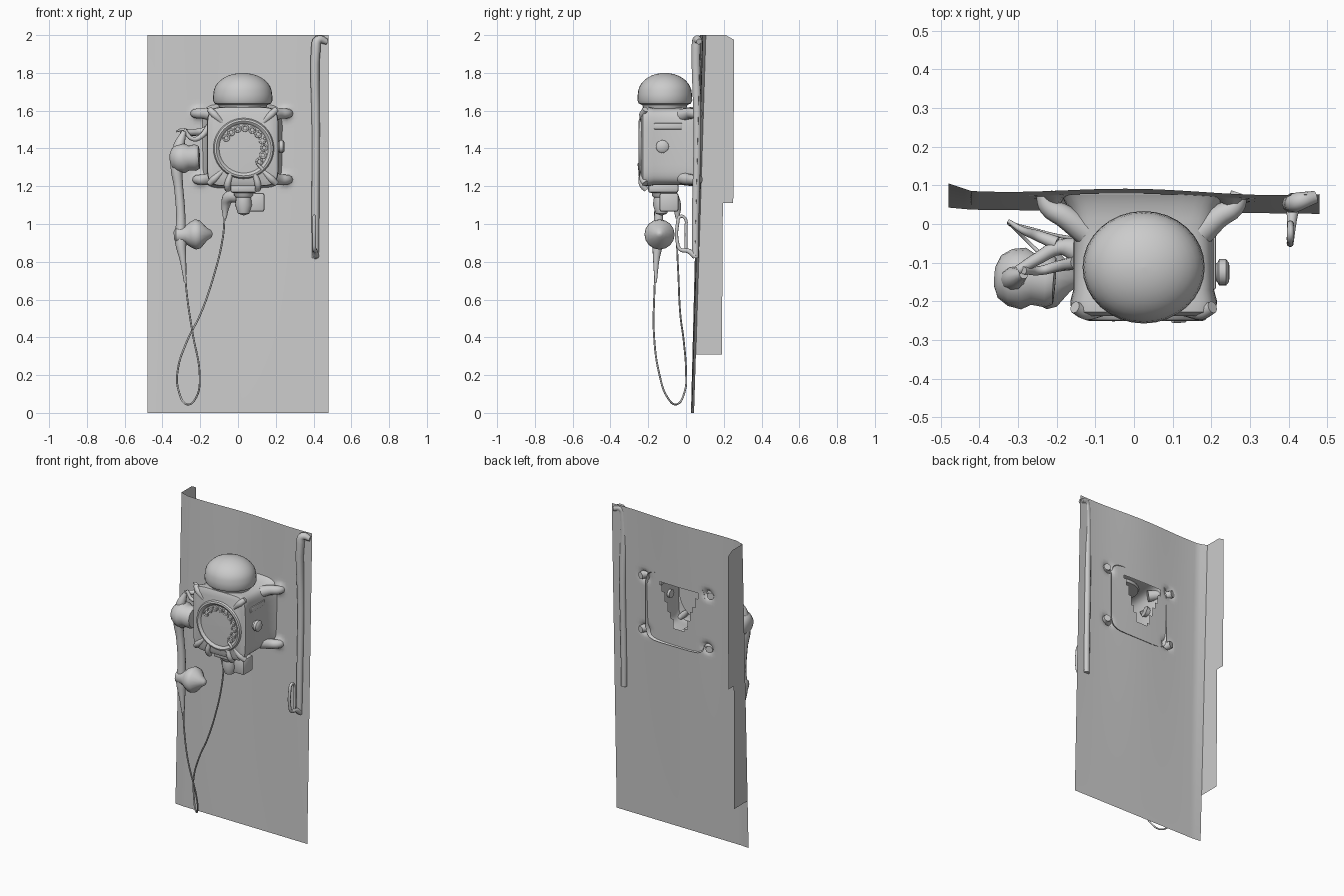
import bpy, bmesh, math
from mathutils import Vector


def finish(name, bm, angle=40):
    bmesh.ops.recalc_face_normals(bm, faces=bm.faces)
    me = bpy.data.meshes.new(name)
    bm.to_mesh(me)
    bm.free()
    ob = bpy.data.objects.new(name, me)
    bpy.context.collection.objects.link(ob)
    bpy.ops.object.select_all(action='DESELECT')
    ob.select_set(True)
    bpy.context.view_layer.objects.active = ob
    bpy.ops.object.shade_smooth_by_angle(angle=math.radians(angle))
    return ob


def loft(name, rings, cap_start=True, cap_end=True, angle=40):
    bm = bmesh.new()
    rows = [[bm.verts.new(p) for p in r] for r in rings]
    n = len(rows[0])
    for a, b in zip(rows, rows[1:]):
        for i in range(n):
            j = (i + 1) % n
            bm.faces.new((a[i], a[j], b[j], b[i]))
    if cap_start:
        bm.faces.new(rows[0])
    if cap_end:
        bm.faces.new(rows[-1])
    return finish(name, bm, angle)


def lathe(name, origin, axis, profile, n=32, squash=1.0, angle=40):
    """profile: (radius, distance along axis)"""
    q = Vector(axis).to_track_quat('Z', 'Y')
    rings = []
    for r, h in profile:
        r = max(r, 0.001)
        rings.append([Vector(origin) + q @ Vector((r * math.cos(t), r * squash * math.sin(t), h))
                      for t in (2 * math.pi * i / n for i in range(n))])
    return loft(name, rings, angle=angle)


def tube(name, pts, radii, res=4, cyclic=False):
    cu = bpy.data.curves.new(name, 'CURVE')
    cu.dimensions = '3D'
    cu.bevel_depth = 1.0
    cu.bevel_resolution = 3
    cu.resolution_u = res
    cu.use_fill_caps = True
    sp = cu.splines.new('BEZIER')
    sp.bezier_points.add(len(pts) - 1)
    sp.use_cyclic_u = cyclic
    for i, (bp, p) in enumerate(zip(sp.bezier_points, pts)):
        bp.co = p
        bp.handle_left_type = bp.handle_right_type = 'AUTO'
        bp.radius = radii if isinstance(radii, (int, float)) else radii[i]
    ob = bpy.data.objects.new(name, cu)
    bpy.context.collection.objects.link(ob)
    bpy.ops.object.select_all(action='DESELECT')
    ob.select_set(True)
    bpy.context.view_layer.objects.active = ob
    bpy.ops.object.convert(target='MESH')
    bpy.ops.object.shade_smooth_by_angle(angle=math.radians(45))
    return ob


def block(name, lo, hi, bevel=0.012):
    bm = bmesh.new()
    bmesh.ops.create_cube(bm, size=1)
    for v in bm.verts:
        v.co = [lo[k] + (v.co[k] + 0.5) * (hi[k] - lo[k]) for k in range(3)]
    bmesh.ops.bevel(bm, geom=bm.edges[:], offset=bevel, segments=2, affect='EDGES', profile=0.5)
    return finish(name, bm)


CX, CZ = 0.025, 1.41
lugs = [(0.25, 1.585), (0.25, 1.235), (-0.21, 1.585), (-0.2, 1.235)]


# Wall sheet: leaning, slightly wavy, pitted behind the lugs, open behind the case
def wall_y(x, z):
    t = z / 2
    y = (0.032 - 0.012 * x) * (1 - t) + (0.085 - 0.012 * x + 0.006 * math.cos(9 * x)) * t
    if x < -0.42:
        y += 0.2 * (-0.42 - x) * (0.4 + t)
    return y


bm = bmesh.new()
NX, NZ = 48, 100
grid = []
for j in range(NZ + 1):
    z = 2 * j / NZ
    row = []
    for i in range(NX + 1):
        x = -0.48 + 0.96 * i / NX
        y = wall_y(x, z)
        for lx, lz in lugs:
            y -= 0.05 * math.exp(-((x - lx) ** 2 + (z - lz) ** 2) / 0.022 ** 2)
        row.append(bm.verts.new((x, y, z)))
    grid.append(row)
for j in range(NZ):
    for i in range(NX):
        x, z = -0.47 + 0.02 * i, 0.02 * j + 0.01
        half = 0.03 + 0.38 * (z - 1.29)
        if 1.29 < z < 1.58 and abs(x + 0.005) < half:
            continue
        bm.faces.new((grid[j][i], grid[j][i + 1], grid[j + 1][i + 1], grid[j + 1][i]))
finish("wall_sheet", bm)

# Stepped return flap on the left edge
bm = bmesh.new()
flap = [(wall_y(-0.48, 2), 2), (0.21, 2), (0.255, 1.975), (0.25, 1.11), (0.195, 1.11),
        (0.19, 0.31), (wall_y(-0.48, 0.31), 0.31), (wall_y(-0.48, 1.11), 1.11)]
bm.faces.new([bm.verts.new((-0.48, y, z)) for y, z in flap])
finish("wall_return_flap", bm)


# Case: rounded-square sections from the wall forward, open at the back
def rsq(y, hx, hz, e=0.3, n=40):
    f = lambda c: math.copysign(abs(c) ** e, c)
    return [(CX + hx * f(math.cos(t)), y, CZ + hz * f(math.sin(t)))
            for t in (2 * math.pi * (i + 0.5) / n for i in range(n))]


loft("case", [rsq(0.076, 0.215, 0.225), rsq(0.05, 0.2, 0.212), rsq(0.015, 0.19, 0.208),
              rsq(-0.02, 0.182, 0.204), rsq(-0.17, 0.182, 0.204), rsq(-0.2, 0.19, 0.21),
              rsq(-0.228, 0.187, 0.208), rsq(-0.238, 0.165, 0.185)], cap_start=False)

# Mounting lugs and diagonal corner ridges
for k, (lx, lz) in enumerate(lugs):
    s = 1 if lx > 0 else -1
    up = 1 if lz > CZ else -1
    tube(f"lug_{k}", [(CX + 0.15 * s, -0.02, lz - 0.01 * up), (lx - 0.03 * s, 0.02, lz),
                      (lx + 0.01 * s, 0.045, lz), (lx + 0.022 * s, 0.08, lz)], [0.035, 0.03, 0.026, 0.022])
    tube(f"corner_ridge_{k}", [(CX + 0.1 * s, -0.225, CZ + 0.12 * up), (CX + 0.15 * s, -0.228, CZ + 0.17 * up),
                               (CX + 0.178 * s, -0.215, CZ + 0.197 * up)], [0.012, 0.02, 0.016])

# Bell dome on a collar
lathe("bell_dome", (CX, -0.112, 0), (0, 0, 1),
      [(0.12, 1.6), (0.13, 1.63), (0.15, 1.638), (0.158, 1.655), (0.156, 1.685)] +
      [(0.155 * math.cos(a), 1.69 + 0.11 * math.sin(a)) for a in (math.radians(d) for d in range(10, 91, 10))],
      squash=0.92)

# Dial with raised rim and finger rings
DZ = 1.4
lathe("dial", (0.03, 0, DZ), (0, -1, 0),
      [(0.16, 0.2), (0.162, 0.236), (0.155, 0.248), (0.145, 0.251), (0.136, 0.246), (0.13, 0.238), (0, 0.24)], n=40)
for k in range(10):
    a = math.radians(-40 + k * 21)
    x, z = 0.03 + 0.108 * math.cos(a), DZ + 0.108 * math.sin(a)
    tube(f"finger_ring_{k}", [(x + 0.015 * math.cos(b), -0.239, z + 0.015 * math.sin(b))
                              for b in (0, math.pi / 2, math.pi, 1.5 * math.pi)], 0.005, 3, True)
tube("finger_stop", [(0.13, -0.245, 1.29), (0.1, -0.25, 1.32)], [0.01, 0.006])

# Side plate ridge and knob on the right
block("side_ridge", (0.195, -0.17, 1.5), (0.212, -0.02, 1.535), 0.006)
lathe("side_knob", (0.19, -0.125, 1.41), (1, 0, 0),
      [(0.026, 0), (0.024, 0.025), (0.034, 0.03), (0.034, 0.048), (0.024, 0.056), (0, 0.057)], n=20)

# Clasps and fittings under the case
for k, x in enumerate((-0.055, 0.105)):
    tube(f"bottom_clasp_{k}", [(x * 0.8 + 0.005, -0.235, 1.265), (x, -0.232, 1.21), (x, -0.21, 1.18)],
         [0.014, 0.018, 0.015])
block("bottom_plate", (-0.04, -0.2, 1.165), (0.1, -0.04, 1.215))
lathe("bottom_plug", (0.03, -0.13, 1.2), (0, 0, -1),
      [(0.055, 0), (0.05, 0.05), (0.04, 0.06), (0.045, 0.1), (0.03, 0.145), (0, 0.155)], n=20)
block("junction_right", (0.05, -0.14, 1.065), (0.14, -0.04, 1.165))
tube("cord_outlet", [(0.0, -0.09, 1.15), (-0.05, -0.07, 1.14), (-0.065, -0.05, 1.1), (-0.07, -0.045, 1.03)],
     [0.04, 0.032, 0.024, 0.01])

# Cradle arm with two prongs
tube("cradle_arm", [(-0.14, -0.07, 1.5), (-0.19, -0.06, 1.49), (-0.25, -0.09, 1.485), (-0.3, -0.12, 1.485)],
     [0.035, 0.02, 0.016, 0.013])
tube("cradle_prong", [(-0.2, -0.05, 1.49), (-0.25, -0.03, 1.48), (-0.29, -0.015, 1.5), (-0.325, 0.008, 1.49)],
     [0.018, 0.014, 0.009, 0.005])
tube("cradle_lower_fork", [(-0.15, -0.1, 1.52), (-0.2, -0.11, 1.46), (-0.24, -0.12, 1.45), (-0.285, -0.12, 1.5)],
     [0.018, 0.014, 0.012, 0.01])

# Handset: handle with tapering tail, earpiece and mouthpiece
tube("handset_handle", [(-0.285, -0.13, 1.49), (-0.31, -0.14, 1.42), (-0.325, -0.145, 1.3), (-0.315, -0.145, 1.2),
                        (-0.303, -0.145, 1.05), (-0.303, -0.15, 0.9), (-0.29, -0.158, 0.8), (-0.28, -0.16, 0.69)],
     [0.012, 0.03, 0.032, 0.024, 0.024, 0.03, 0.016, 0.006])
lathe("earpiece", (-0.36, -0.135, 1.345), (1, -0.08, 0.05),
      [(0.025, 0), (0.055, 0.012), (0.074, 0.04), (0.08, 0.075), (0.066, 0.1), (0.07, 0.135), (0.06, 0.155), (0, 0.158)], n=16)
lathe("mouthpiece", (-0.34, -0.14, 0.94), (1, 0, 0.04),
      [(0.02, 0), (0.042, 0.012), (0.046, 0.06), (0.068, 0.09), (0.08, 0.115), (0.074, 0.14), (0.035, 0.175),
       (0.018, 0.2), (0, 0.206)], n=16)

# Hanging cord loop
cord = [(-0.07, -0.045, 1.06), (-0.08, -0.048, 0.93), (-0.13, -0.04, 0.72), (-0.2, -0.03, 0.52),
        (-0.27, -0.012, 0.38), (-0.32, 0.0, 0.22), (-0.315, -0.005, 0.12), (-0.27, -0.05, 0.045),
        (-0.22, -0.1, 0.085), (-0.203, -0.14, 0.2), (-0.24, -0.17, 0.42), (-0.27, -0.168, 0.62),
        (-0.283, -0.16, 0.78)]
tube("cord", cord, 0.005, 6)

# Wall conduit at the right with its hanging hook
tube("conduit", [(0.47, 0.07, 1.965), (0.425, 0.058, 1.975), (0.412, 0.053, 1.93), (0.412, 0.06, 1.5),
                 (0.41, 0.05, 1.0), (0.41, 0.05, 0.82)], [0.016, 0.024, 0.025, 0.021, 0.02, 0.018])
tube("conduit_hook", [(0.412, 0.05, 0.83), (0.408, 0.01, 0.858), (0.405, -0.03, 0.865), (0.404, -0.045, 0.9),
                      (0.404, -0.045, 1.0), (0.404, -0.03, 1.04), (0.404, -0.005, 1.03), (0.404, 0.0, 0.98),
                      (0.406, 0.0, 0.87)], [0.018, 0.013, 0.01, 0.009, 0.009, 0.009, 0.008, 0.008, 0.008])
